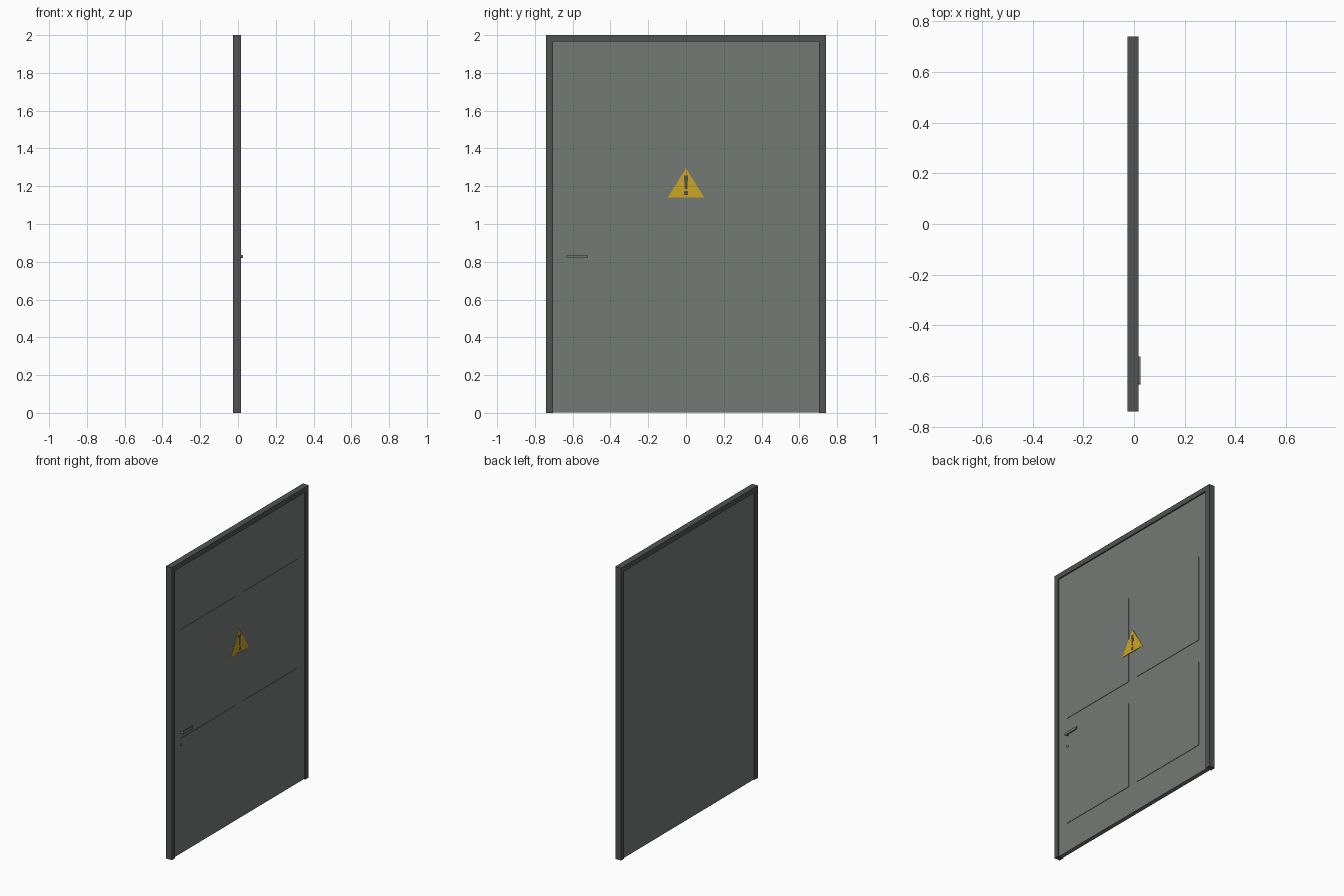
import bpy, bmesh, math

if "Cube" in bpy.data.objects:
    bpy.data.objects.remove(bpy.data.objects["Cube"])


def material(name, rgb):
    m = bpy.data.materials.new(name)
    m.diffuse_color = (*rgb, 1)
    m.use_nodes = True
    m.node_tree.nodes["Principled BSDF"].inputs["Base Color"].default_value = m.diffuse_color
    return m


LEAF = material("door grey", (0.175, 0.193, 0.182))
FRAME = material("dark grey", (0.078, 0.087, 0.082))
YELLOW = material("warning yellow", (0.60, 0.38, 0.016))


def extrude(name, outline, x0, x1, mat):
    """Solid from a (y, z) outline, running from x0 to x1."""
    bm = bmesh.new()
    face = bm.faces.new([bm.verts.new((x0, y, z)) for y, z in outline])
    new = bmesh.ops.extrude_face_region(bm, geom=[face])["geom"]
    for v in new:
        if isinstance(v, bmesh.types.BMVert):
            v.co.x = x1
    bmesh.ops.recalc_face_normals(bm, faces=bm.faces[:])
    mesh = bpy.data.meshes.new(name)
    bm.to_mesh(mesh)
    bm.free()
    mesh.materials.append(mat)
    ob = bpy.data.objects.new(name, mesh)
    bpy.context.collection.objects.link(ob)
    return ob


def rect(y0, y1, z0, z1):
    return [(y0, z0), (y1, z0), (y1, z1), (y0, z1)]


def disc(y, z, r, n=16):
    return [(y + r * math.cos(2 * math.pi * i / n),
             z + r * math.sin(2 * math.pi * i / n)) for i in range(n)]


# Surround: two jambs and a head in one piece
extrude("door_frame", [(-0.74, 0), (-0.705, 0), (-0.705, 1.965), (0.705, 1.965),
                       (0.705, 0), (0.74, 0), (0.74, 2), (-0.74, 2)],
        -0.026, 0.017, FRAME)

# Leaf, set back a little on both sides
FACE = 0.008
extrude("door_leaf", rect(-0.705, 0.705, 0.002, 1.965), -0.021, FACE, LEAF)

# Four shallow raised panels
for row, z0 in (("lower", 0.20), ("upper", 0.945)):
    for side, y0 in (("left", -0.63), ("right", 0.04)):
        extrude(f"{row}_{side}_panel", rect(y0, y0 + 0.59, z0, z0 + 0.59),
                FACE - 0.002, FACE + 0.003, LEAF)

# Warning triangle with its mark
extrude("warning_triangle", [(-0.097, 1.14), (0.097, 1.14), (0, 1.295)],
        FACE, FACE + 0.005, YELLOW)
extrude("mark_bar", [(-0.007, 1.186), (0.007, 1.186), (0.011, 1.258), (-0.011, 1.258)],
        FACE, FACE + 0.006, FRAME)
extrude("mark_dot", rect(-0.010, 0.010, 1.153, 1.174), FACE, FACE + 0.006, FRAME)

# Lever handle: neck and a bar with a rounded end
extrude("handle_neck", disc(-0.623, 0.828, 0.0075), FACE, 0.020, LEAF)
r, zc, yc = 0.009, 0.828, -0.624
end = [(yc + r * math.cos(a), zc + r * math.sin(a))
       for a in (math.radians(90 + 22.5 * i) for i in range(9))]
lever = extrude("handle_lever", end + [(-0.522, zc - r), (-0.522, zc + r)],
                0.018, 0.026, LEAF)
bevel = lever.modifiers.new("soft_edges", "BEVEL")
bevel.width = 0.0015
bevel.segments = 2

# Lock cylinder below the handle
extrude("lock_cylinder", disc(-0.623, 0.745, 0.010), FACE, FACE + 0.006, LEAF)
